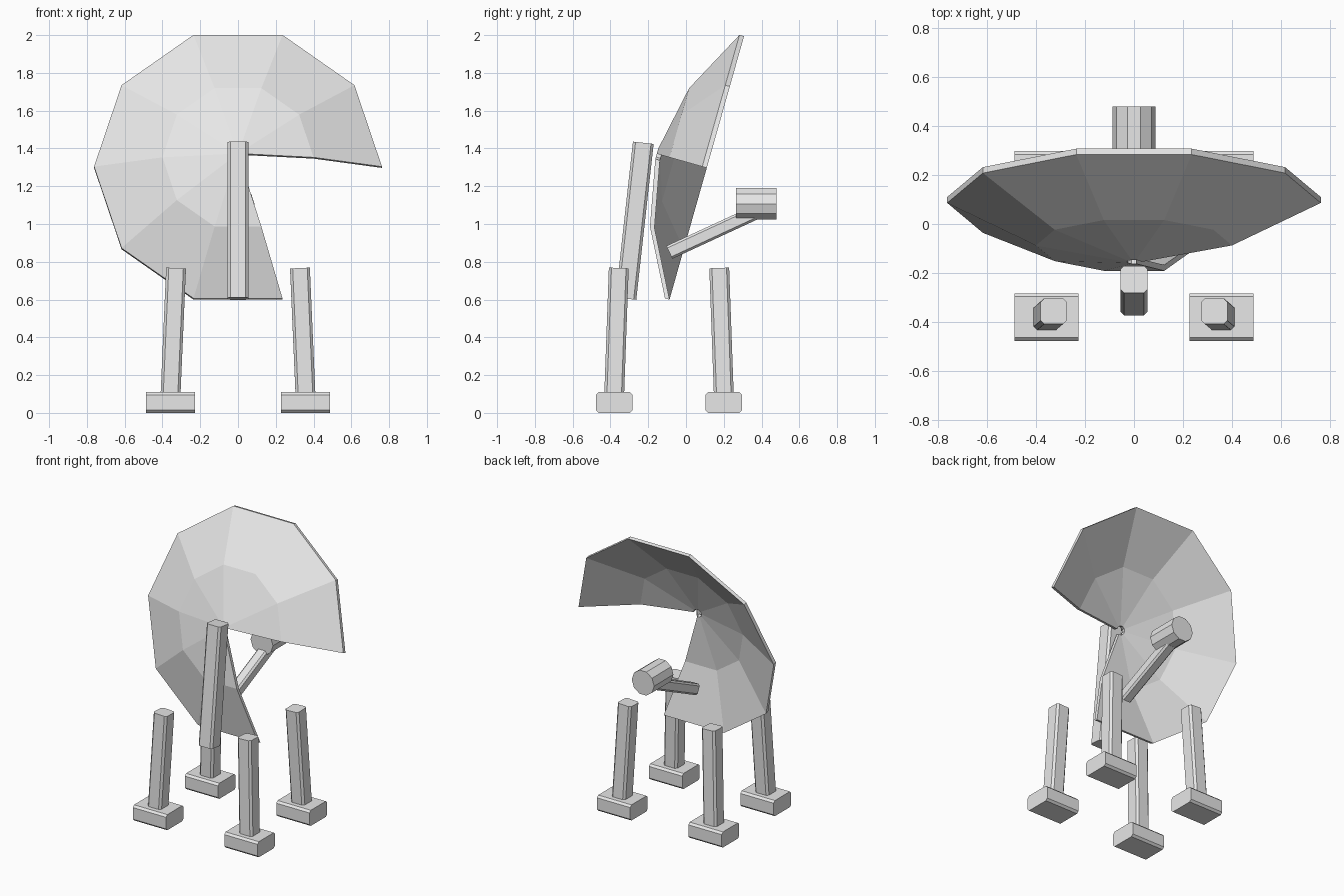
import bpy, bmesh
from math import sin, cos, radians
from mathutils import Vector, Matrix

if "Cube" in bpy.data.objects:
    bpy.data.objects.remove(bpy.data.objects["Cube"], do_unlink=True)

grey = bpy.data.materials.new("light grey")
grey.use_nodes = True
grey.diffuse_color = (0.8, 0.8, 0.8, 1)
grey.node_tree.nodes["Principled BSDF"].inputs["Base Color"].default_value = (0.8, 0.8, 0.8, 1)


def finish(name, bm):
    bmesh.ops.recalc_face_normals(bm, faces=bm.faces)
    mesh = bpy.data.meshes.new(name)
    bm.to_mesh(mesh)
    bm.free()
    mesh.materials.append(grey)
    obj = bpy.data.objects.new(name, mesh)
    bpy.context.collection.objects.link(obj)
    return obj


def beam(name, start, end, width, depth, bevel):
    """Box from start to end with its four long edges chamfered."""
    start, end = Vector(start), Vector(end)
    along = (end - start).normalized()
    side = Vector((1, 0, 0))
    if abs(along.x) > 0.9:
        side = Vector((0, 1, 0))
    side = (side - along * side.dot(along)).normalized()
    other = along.cross(side)
    frame = Matrix((side, other, along)).transposed().to_4x4()
    bm = bmesh.new()
    bmesh.ops.create_cube(bm, size=1)
    bmesh.ops.scale(bm, vec=(width, depth, (end - start).length), verts=bm.verts)
    long_edges = [e for e in bm.edges
                  if abs(e.verts[0].co.z - e.verts[1].co.z) > 0.001]
    bmesh.ops.bevel(bm, geom=long_edges, offset=bevel, segments=1, affect='EDGES')
    bmesh.ops.transform(bm, matrix=Matrix.Translation((start + end) / 2) @ frame,
                        verts=bm.verts)
    return finish(name, bm)


# Dish: a ten-sided shell with two sectors missing and a small centre hole
tilt = radians(15.8)
axis = Vector((0, cos(tilt), -sin(tilt)))
up = Vector((0, sin(tilt), cos(tilt)))
centre = Vector((0, 0.11, 1.297))
thickness = 0.025
inner = [(0.03, -0.25), (0.40, -0.18), (0.762, 0)]
profile = inner + [(r, d - thickness) for r, d in reversed(inner)]
bm = bmesh.new()
rings = []
for k in range(9):
    a = radians(36 * k)
    spoke = Vector((cos(a), 0, 0)) + up * sin(a)
    rings.append([bm.verts.new(centre + spoke * r + axis * d) for r, d in profile])
n = len(profile)
for a, b in zip(rings, rings[1:]):
    for i in range(n):
        j = (i + 1) % n
        bm.faces.new((a[i], a[j], b[j], b[i]))
for ring in (rings[0], rings[-1]):
    for i in range(2):
        bm.faces.new((ring[i], ring[i + 1], ring[n - 2 - i], ring[n - 1 - i]))
finish("dish", bm)

# Post behind the dish
beam("back_post", (0, -0.318, 0.605), (0, -0.226, 1.43), 0.11, 0.11, 0.014)

# Feed arm and receiver in front of the open side
beam("feed_arm", (0, -0.088, 0.85), (0, 0.36, 1.057), 0.075, 0.075, 0.012)
bm = bmesh.new()
bmesh.ops.create_cone(bm, cap_ends=True, segments=10, radius1=0.0875,
                      radius2=0.0875, depth=0.215)
bmesh.ops.rotate(bm, matrix=Matrix.Rotation(radians(90), 3, 'X'), verts=bm.verts)
# Keep a corner on each side, and a flat facet on top
corner = max(bm.verts, key=lambda v: v.co.x)
if abs(corner.co.z) > 0.01:
    bmesh.ops.rotate(bm, matrix=Matrix.Rotation(radians(18), 3, 'Y'), verts=bm.verts)
bmesh.ops.translate(bm, vec=(0, 0.3725, 1.107), verts=bm.verts)
finish("receiver", bm)

# Four legs leaning inward, each on a block foot
mid_y = -0.09
for x, x_name in ((-1, "right"), (1, "left")):
    for y, y_name in ((-1, "front"), (1, "back")):
        label = y_name + "_" + x_name
        fy = mid_y + y * 0.29
        beam("leg_" + label, (x * 0.357, fy, 0.1),
             (x * 0.328, mid_y + y * 0.266, 0.765), 0.105, 0.105, 0.014)
        beam("foot_" + label, (x * 0.357 - 0.13, fy, 0.055),
             (x * 0.357 + 0.13, fy, 0.055), 0.195, 0.11, 0.014)
